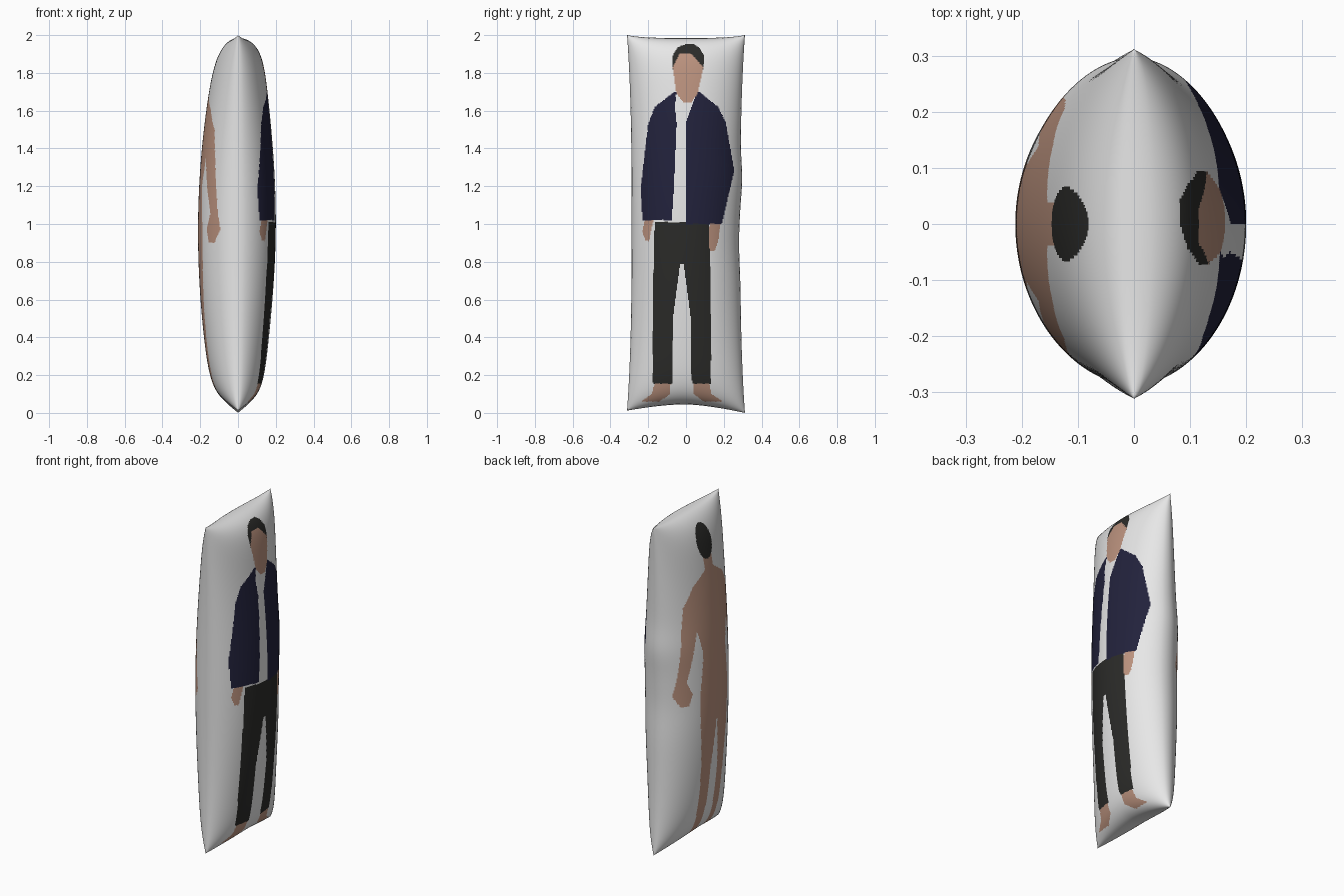
import bpy, bmesh, math

if "Cube" in bpy.data.objects:
    bpy.data.objects.remove(bpy.data.objects["Cube"])

COLS, ROWS = 124, 400


def material(name, rgb):
    m = bpy.data.materials.new(name)
    m.diffuse_color = (*rgb, 1)
    m.use_nodes = True
    m.node_tree.nodes["Principled BSDF"].inputs["Base Color"].default_value = m.diffuse_color
    return m


MATS = [material("white_fabric", (0.8, 0.8, 0.8)),
        material("skin_tone", (0.50, 0.29, 0.21)),
        material("navy_blue", (0.016, 0.016, 0.045)),
        material("charcoal", (0.024, 0.024, 0.022))]
WHITE, SKIN, NAVY, DARK = range(4)


# ---- Pillow form ----
def spread(i, n):
    """Grid parameter -1..1, a little denser at the rim"""
    t = 2 * i / n - 1
    return .75 * t + .25 * math.sin(math.pi / 2 * t)


def half_depth(v, side):
    """Puffed depth along the height; the back slopes in towards the head"""
    arch = math.sin(math.pi * v)
    if side > 0:
        return .13 + .07 * arch ** 1.2
    return .125 - .03 * v ** 3 + .09 * arch ** .8


def half_width(u, v):
    """Flares at the corners, with a soft ripple on the +y edge"""
    width = .288 + .024 * abs(2 * v - 1) ** 3
    if u > 0:
        width += .009 * math.exp(-((v - .62) / .06) ** 2) - .007 * math.exp(-((v - .45) / .08) ** 2)
    return width


def surface(i, j, side):
    u, w = spread(i, COLS), spread(j, ROWS)
    v = (w + 1) / 2
    low = .045 * (1 - abs(u) ** 1.5) + (.012 if u < 0 else 0) * abs(u)
    high = 2 - .015 * (1 - u ** 4)
    rim = max(0, 1 - u * u) ** .55 * max(0, 1 - abs(w) ** 14) ** .5
    return side * half_depth(v, side) * rim, u * half_width(u, v), low + (high - low) * v


# ---- Printed shapes: rows of (height, left edge, right edge) ----
def strip(colour, *rows, mirror=None):
    """Test for a shape with straight edges between rows, optionally mirrored"""
    def test(y, z):
        if mirror is not None:
            y = mirror - abs(y - mirror)
        for (z0, l0, r0), (z1, l1, r1) in zip(rows, rows[1:]):
            if z0 <= z <= z1:
                t = (z - z0) / (z1 - z0)
                return l0 + t * (l1 - l0) <= y <= r0 + t * (r1 - r0)
        return False
    return colour, test


def oval(colour, z_mid, ry, rz):
    return colour, lambda y, z: (y / ry) ** 2 + ((z - z_mid) / rz) ** 2 < 1


MID = -.022   # middle line of the dressed figure
face = strip(SKIN, (1.645, -.015, .03), (1.69, -.05, .06), (1.83, -.07, .093), (1.9, -.035, .03))
hair = strip(DARK, (1.82, -.07, .092), (1.89, -.073, .095), (1.935, -.045, .07), (1.953, 0, .04))
jacket_left = strip(NAVY, (1.02, -.23, -.075), (1.19, -.24, -.064), (1.53, -.2, -.05),
                    (1.62, -.165, -.06), (1.7, -.06, -.05))
jacket_right = strip(NAVY, (1, 0, .19), (1.28, 0, .255), (1.54, 0, .21),
                     (1.62, .03, .17), (1.7, .06, .07))
trouser_legs = strip(DARK, (.155, -.175, -.075), (.5, -.177, -.07), (.8, -.17, -.03),
                     (1.01, -.165, MID), mirror=MID)
hips = strip(DARK, (.79, -.17, MID), (1.01, -.165, MID), mirror=MID)
feet = strip(SKIN, (.06, -.24, -.14), (.1, -.18, -.085), (.16, -.165, -.08), mirror=MID)
hand_left = strip(SKIN, (.91, -.215, -.195), (.96, -.23, -.185), (1.04, -.215, -.17))
hand_right = strip(SKIN, (.855, .13, .15), (.9, .11, .168), (1.02, .13, .185))

back_hair = oval(DARK, 1.833, .066, .1)
back_torso = strip(SKIN, (.79, -.125, 0), (.98, -.125, 0), (1.2, -.105, 0), (1.36, -.14, 0),
                   (1.61, -.14, 0), (1.68, -.04, 0), (1.76, -.035, 0), mirror=0)
back_legs = strip(SKIN, (.06, -.1, -.04), (.5, -.105, -.03), (.8, -.125, 0), mirror=0)
back_arms = strip(SKIN, (.9, -.225, -.19), (.97, -.255, -.17), (1.05, -.243, -.2),
                  (1.36, -.22, -.135), (1.5, -.205, -.13), (1.61, -.14, -.12), mirror=0)

# Topmost first
PRINTS = {1: [face, hair, jacket_left, jacket_right, hips, trouser_legs, feet,
              hand_left, hand_right],
          -1: [back_hair, back_torso, back_legs, back_arms]}


# ---- Build: two puffed grids joined at the seam, printed by face position ----
bm = bmesh.new()
for side, shapes in PRINTS.items():
    grid = [[bm.verts.new(surface(i, j, side)) for i in range(COLS + 1)]
            for j in range(ROWS + 1)]
    for j in range(ROWS):
        for i in range(COLS):
            quad = [grid[j][i], grid[j][i + 1], grid[j + 1][i + 1], grid[j + 1][i]]
            f = bm.faces.new(quad if side > 0 else quad[::-1])
            y = sum(v.co.y for v in quad) / 4
            z = sum(v.co.z for v in quad) / 4
            f.material_index = next((c for c, test in shapes if test(y, z)), WHITE)
            f.smooth = True
rim = [v for v in bm.verts if v.is_boundary]
bmesh.ops.remove_doubles(bm, verts=rim, dist=1e-5)

mesh = bpy.data.meshes.new("body_pillow")
bm.to_mesh(mesh)
bm.free()
for m in MATS:
    mesh.materials.append(m)
pillow = bpy.data.objects.new("body_pillow", mesh)
bpy.context.collection.objects.link(pillow)
